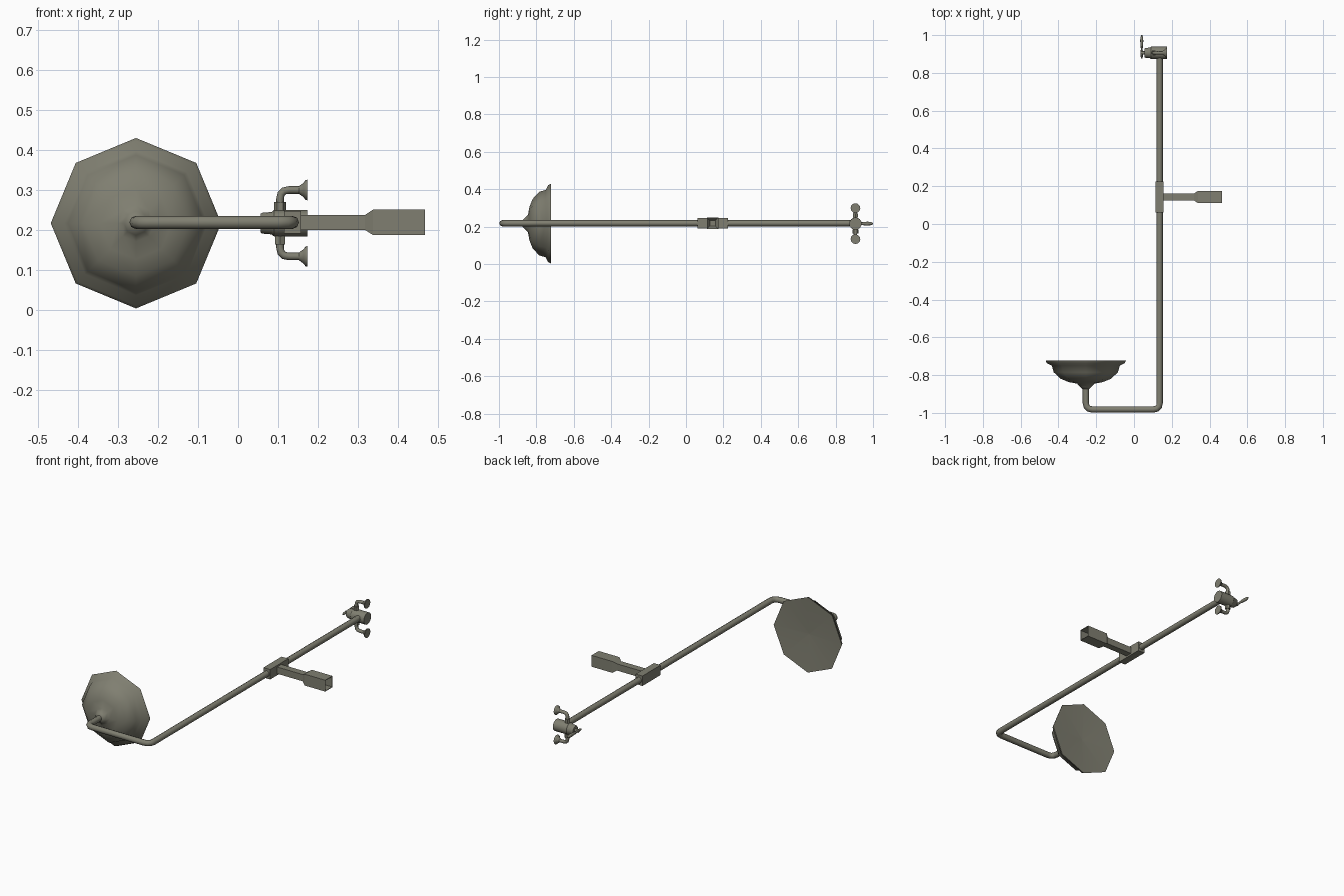
import bpy, bmesh, math
from mathutils import Matrix, Vector

if "Cube" in bpy.data.objects:
    bpy.data.objects.remove(bpy.data.objects["Cube"])

ZC = 0.216        # height of the main axis
PX = 0.136        # x of the long pole
TY = 0.906        # y of the tap body

metal = bpy.data.materials.new("grey olive metal")
metal.diffuse_color = (0.215, 0.212, 0.165, 1)
metal.use_nodes = True
metal.node_tree.nodes["Principled BSDF"].inputs["Base Color"].default_value = metal.diffuse_color


def finish(ob, angle=50):
    if not ob.data.materials:
        ob.data.materials.append(metal)
    bpy.ops.object.select_all(action='DESELECT')
    ob.select_set(True)
    bpy.context.view_layer.objects.active = ob
    bpy.ops.object.shade_smooth_by_angle(angle=math.radians(angle))
    return ob


def from_bmesh(name, bm, angle=50):
    bmesh.ops.recalc_face_normals(bm, faces=bm.faces)
    me = bpy.data.meshes.new(name)
    bm.to_mesh(me)
    bm.free()
    ob = bpy.data.objects.new(name, me)
    bpy.context.collection.objects.link(ob)
    return finish(ob, angle)


def loft(bm, rings):
    for a, b in zip(rings, rings[1:]):
        n = len(a)
        for i in range(n):
            bm.faces.new((a[i], a[(i + 1) % n], b[(i + 1) % n], b[i]))


def revolve(name, profile, origin, axis, sides, caps=True, angle=50):
    """profile = (radius, distance along axis), spun around the axis."""
    bm = bmesh.new()
    rot = Vector((0, 0, 1)).rotation_difference(Vector(axis)).to_matrix()
    rings = []
    for r, d in profile:
        rings.append([bm.verts.new(Vector(origin) + rot @ Vector(
            (r * math.cos(t), r * math.sin(t), d)))
            for t in (2 * math.pi * i / sides for i in range(sides))])
    loft(bm, rings)
    if caps:
        bm.faces.new(rings[0])
        bm.faces.new(rings[-1])
    return from_bmesh(name, bm, angle)


def pipe(name, pts, radius, bend):
    """Round pipe along pts with rounded corners."""
    pts = [Vector(p) for p in pts]
    path = [pts[0]]
    for a, b, c in zip(pts, pts[1:], pts[2:]):
        s, e = b + (a - b).normalized() * bend, b + (c - b).normalized() * bend
        for k in range(4):
            t = k / 3
            path.append(s * (1 - t) ** 2 + b * 2 * t * (1 - t) + e * t ** 2)
    path.append(pts[-1])
    cu = bpy.data.curves.new(name, 'CURVE')
    cu.dimensions = '3D'
    cu.bevel_depth = radius
    cu.bevel_resolution = 2
    cu.use_fill_caps = True
    sp = cu.splines.new('POLY')
    sp.points.add(len(path) - 1)
    for p, co in zip(sp.points, path):
        p.co = (*co, 1)
    ob = bpy.data.objects.new(name, cu)
    bpy.context.collection.objects.link(ob)
    bpy.ops.object.select_all(action='DESELECT')
    ob.select_set(True)
    bpy.context.view_layer.objects.active = ob
    bpy.ops.object.convert(target='MESH')
    return finish(bpy.context.object)


# long pole with the return bend to the shower head
pipe("pole", [(PX, TY, ZC + .002), (PX, -0.982, ZC + .002),
              (-0.255, -0.982, ZC + .002), (-0.255, -0.84, ZC + .002)], 0.0165, 0.035)

# eight-sided shower head, with a nearly flat spray face
revolve("shower_head", [(0.002, -0.735), (0.213, -0.722), (0.206, -0.737), (0.18, -0.75),
                        (0.17, -0.785), (0.132, -0.82), (0.09, -0.837), (0.046, -0.845),
                        (0.03, -0.862), (0.016, -0.875)],
        (-0.255, 0, ZC), (0, 1, 0), 8)

# sleeve clamped on the pole
bm = bmesh.new()
bmesh.ops.create_cube(bm, size=1, matrix=Matrix.Translation((PX, 0.143, ZC + .002))
                      @ Matrix.Diagonal((0.042, 0.162, 0.056, 1)))
from_bmesh("sleeve", bm, 30)

# square arm flaring into a hollow open-ended socket
bm = bmesh.new()
rings = []
for x, h in ((PX, .019), (0.318, .019), (0.338, .032), (0.467, .032),
             (0.467, .029), (0.338, .029), (0.318, .016)):
    rings.append([bm.verts.new((x, 0.143 + sy * h, ZC + .002 + sz * h))
                  for sy, sz in ((-1, -1), (1, -1), (1, 1), (-1, 1))])
loft(bm, rings)
bm.faces.new(rings[0])
bm.faces.new(rings[-1])
from_bmesh("wall_arm", bm, 20)

# tap body, lying along x
revolve("tap_body", [(0.023, 0.056), (0.026, 0.06), (0.028, 0.084), (0.033, 0.09),
                     (0.033, 0.174)], (0, TY, ZC), (1, 0, 0), 16, angle=35)
# tap spindle
revolve("tap_spindle", [(0.006, 0.034), (0.009, 0.038), (0.009, 0.06)],
        (0, TY, ZC), (1, 0, 0), 8)
# flattened lever handle
lever = revolve("tap_lever", [(0.003, -0.03), (0.007, -0.022), (0.008, 0.0), (0.006, 0.02),
                              (0.009, 0.045), (0.0105, 0.065), (0.008, 0.085), (0.003, 0.094)],
                (0, 0, 0), (0, 1, 0), 8)
lever.scale = (0.8, 1, 1)
lever.location = (0.041, TY, ZC)

# upper and lower inlets: nut, elbow and flared wall flange
for s, side in ((1, "upper"), (-1, "lower")):
    revolve(side + "_inlet_nut", [(0.015, 0.032), (0.015, 0.053)],
            (0.105, TY, ZC), (0, 0, s), 6, angle=30)
    pipe(side + "_inlet_elbow", [(0.105, TY, ZC + s * .02), (0.105, TY, ZC + s * .083),
                                 (0.165, TY, ZC + s * .083)], 0.0095, 0.022)
    revolve(side + "_inlet_flange", [(0.0095, 0.152), (0.013, 0.157), (0.018, 0.164),
                                     (0.025, 0.169), (0.026, 0.174)],
            (0, TY, ZC + s * .083), (1, 0, 0), 12)
